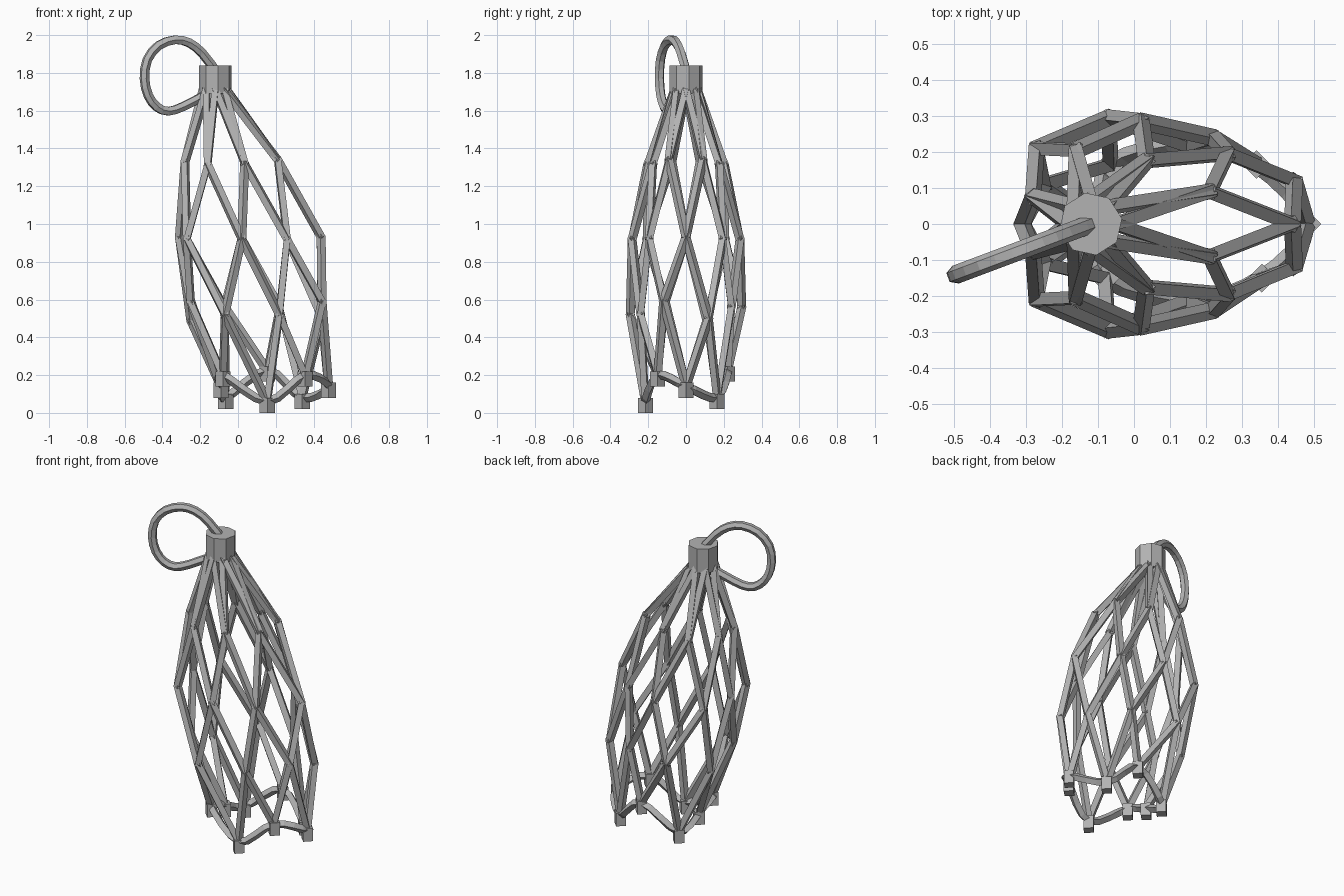
import bpy, bmesh, math
from mathutils import Vector, Matrix

if "Cube" in bpy.data.objects:
    bpy.data.objects.remove(bpy.data.objects["Cube"])

grey = bpy.data.materials.new("grey")
grey.diffuse_color = (0.45, 0.45, 0.45, 1)
grey.use_nodes = True
grey.node_tree.nodes["Principled BSDF"].inputs["Base Color"].default_value = grey.diffuse_color


def finish(name, bm):
    bmesh.ops.recalc_face_normals(bm, faces=bm.faces[:])
    me = bpy.data.meshes.new(name)
    bm.to_mesh(me)
    bm.free()
    me.materials.append(grey)
    ob = bpy.data.objects.new(name, me)
    bpy.context.collection.objects.link(ob)
    return ob


def beam(bm, a, b, r, sides=4):
    """Straight prism from a to b, slightly extended to close the joints."""
    d = (b - a).normalized()
    a, b = a - d * 0.008, b + d * 0.008
    # keep one corner of the section facing outwards
    out = Vector((a.x + b.x - 0.08, a.y + b.y, 0))
    out = (out - d * out.dot(d)).normalized()
    rot = Matrix((out, d.cross(out), d)).transposed().to_4x4()
    bmesh.ops.create_cone(bm, cap_ends=True, segments=sides, radius1=r, radius2=r,
                          depth=(b - a).length,
                          matrix=Matrix.Translation((a + b) / 2) @ rot)


def smooth(pts, closed, n=5):
    """Catmull-Rom path through the given points."""
    out, c = [], len(pts)
    get = (lambda i: pts[i % c]) if closed else (lambda i: pts[max(0, min(c - 1, i))])
    for i in range(c if closed else c - 1):
        p0, p1, p2, p3 = (get(i + k) for k in (-1, 0, 1, 2))
        for s in range(n):
            t = s / n
            out.append(0.5 * (2 * p1 + (p2 - p0) * t + (2 * p0 - 5 * p1 + 4 * p2 - p3) * t * t
                              + (3 * p1 - p0 - 3 * p2 + p3) * t ** 3))
    return out if closed else out + [pts[-1]]


def sweep(name, path, closed, r, sides, side_dir):
    """Tube along a path; side_dir(p) gives a steady sideways vector."""
    bm = bmesh.new()
    rings, c = [], len(path)
    for i, p in enumerate(path):
        q0 = path[(i - 1) % c] if closed else path[max(i - 1, 0)]
        q1 = path[(i + 1) % c] if closed else path[min(i + 1, c - 1)]
        t = (q1 - q0).normalized()
        u = side_dir(p)
        u = (u - t * u.dot(t)).normalized()
        v = t.cross(u)
        rings.append([bm.verts.new(p + r * (u * math.cos(a) + v * math.sin(a)))
                      for a in (2 * math.pi * k / sides for k in range(sides))])
    for i in range(c if closed else c - 1):
        A, B = rings[i], rings[(i + 1) % c]
        for k in range(sides):
            bm.faces.new((A[k], A[(k + 1) % sides], B[(k + 1) % sides], B[k]))
    if not closed:
        bm.faces.new(rings[0])
        bm.faces.new(rings[-1])
    return finish(name, bm)


def mirrored(half):
    """Half-step ring: four nodes on +y, then their mirror on -y."""
    return half + [Vector((p.x, -p.y, p.z)) for p in reversed(half)]


# Node rings of the cage, running counter-clockwise from +x
CX = -0.12
ring_cap = [Vector((CX + 0.065 * math.cos(k * math.pi / 4),
                    0.065 * math.sin(k * math.pi / 4), 1.71)) for k in range(8)]
ring_a = mirrored([Vector(p) for p in
                   ((0.21, 0.09, 1.34), (0.035, 0.175, 1.32), (-0.16, 0.205, 1.315), (-0.28, 0.075, 1.33))])
b = [Vector(p) for p in ((0.44, 0, 0.93), (0.26, 0.195, 0.92), (0.02, 0.285, 0.92),
                         (-0.27, 0.21, 0.92), (-0.31, 0, 0.93))]
ring_b = b + [Vector((p.x, -p.y, p.z)) for p in b[3:0:-1]]
ring_c = mirrored([Vector(p) for p in
                   ((0.445, 0.12, 0.5), (0.22, 0.24, 0.56), (-0.07, 0.295, 0.56), (-0.25, 0.11, 0.49))])
for i, z in zip((4, 5, 6, 7), (0.59, 0.52, 0.52, 0.59)):
    ring_c[i].z = z
ring_d = [Vector(p) for p in ((0.48, 0, 0.14), (0.34, 0.165, 0.08), (0.155, 0.22, 0.225), (-0.065, 0.165, 0.08),
                              (-0.09, 0, 0.14), (-0.08, -0.15, 0.2), (0.155, -0.215, 0.06), (0.355, -0.15, 0.2))]

# Diagonal strands: full-step rings join the half-step rings on either side
bm = bmesh.new()
for full, half in ((ring_cap, ring_a), (ring_b, ring_a), (ring_b, ring_c), (ring_d, ring_c)):
    for k in range(8):
        beam(bm, full[k], half[k], 0.024)
        beam(bm, full[k], half[k - 1], 0.024)
finish("cage_strands", bm)

# Wavy rim joining the strand ends
sweep("bottom_rim", smooth(ring_d, True, 4), True, 0.024, 4, lambda p: Vector((0, 0, 1)))

# Small square feet under each strand end
bm = bmesh.new()
for p in ring_d:
    bmesh.ops.create_cone(bm, cap_ends=True, segments=4, radius1=0.04, radius2=0.04, depth=0.08,
                          matrix=Matrix.Translation((p.x, p.y, p.z - 0.02))
                          @ Matrix.Rotation(0, 4, 'Z'))
finish("feet", bm)

# Octagonal cap
bm = bmesh.new()
bmesh.ops.create_cone(bm, cap_ends=True, segments=8, radius1=0.088, radius2=0.088, depth=0.15,
                      matrix=Matrix.Translation((CX, 0, 1.765)) @ Matrix.Rotation(math.radians(10), 4, 'Z'))
finish("top_cap", bm)

# Hanging loop in a slanted upright plane
loop = [(-0.11, 1.8), (-0.19, 1.905), (-0.26, 1.96), (-0.335, 1.975), (-0.42, 1.945), (-0.48, 1.87), (-0.495, 1.77),
        (-0.475, 1.68), (-0.43, 1.62), (-0.37, 1.597), (-0.29, 1.622), (-0.16, 1.69)]
pts = [Vector((x, 0.375 * (x - CX), z)) for x, z in loop]
sweep("hanging_loop", smooth(pts, False, 2), False, 0.026, 6, lambda p: Vector((0.35, -0.94, 0)))
